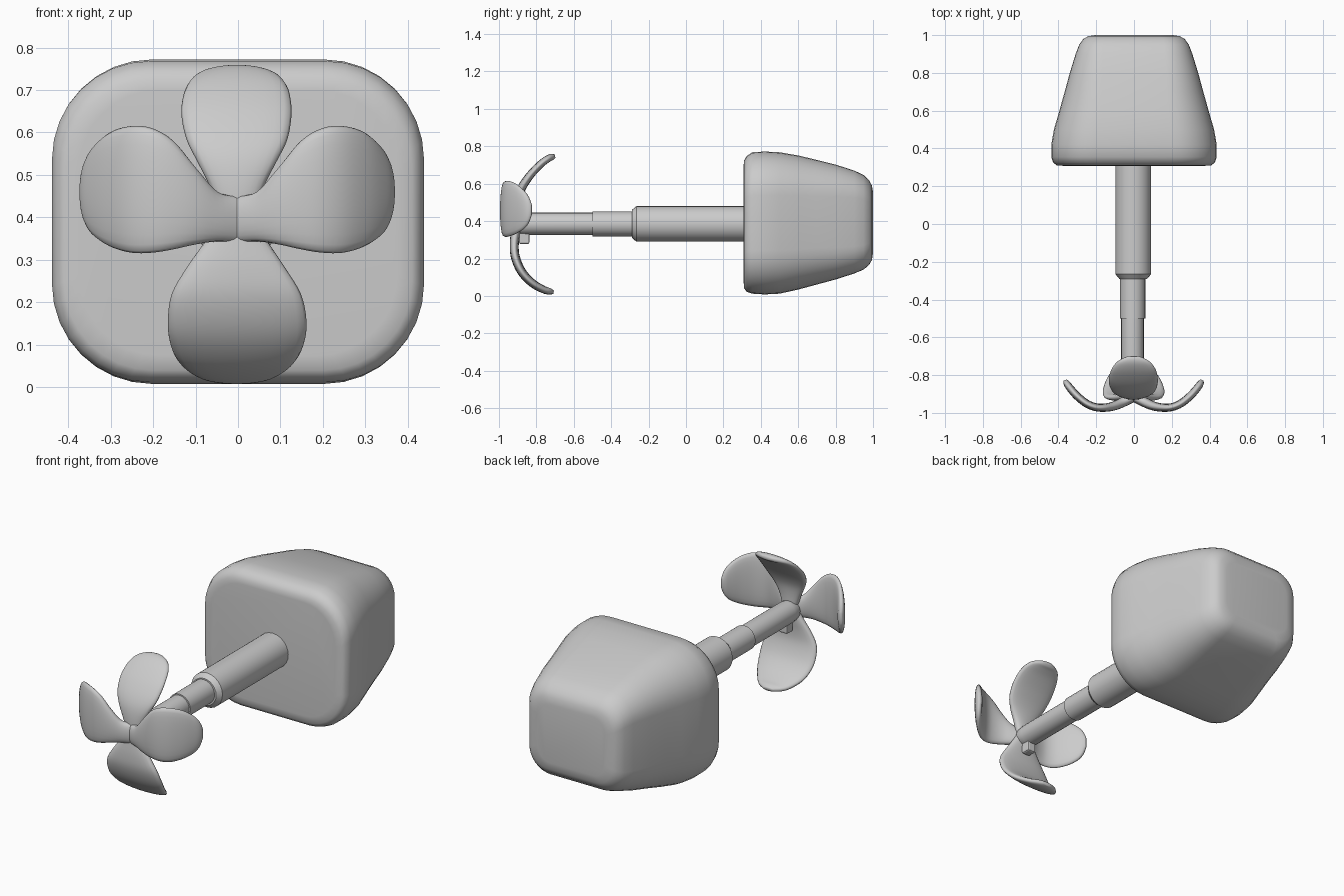
import bpy, bmesh
from math import pi, sin, cos, copysign

if "Cube" in bpy.data.objects:
    bpy.data.objects.remove(bpy.data.objects["Cube"])


def loft(name, rings, angle=40):
    """Skin a list of equal-length point rings and cap both ends."""
    bm = bmesh.new()
    vs = [[bm.verts.new(p) for p in ring] for ring in rings]
    n = len(rings[0])
    for a, b in zip(vs, vs[1:]):
        for i in range(n):
            j = (i + 1) % n
            bm.faces.new((a[i], a[j], b[j], b[i]))
    bm.faces.new(vs[0])
    bm.faces.new(vs[-1])
    bmesh.ops.recalc_face_normals(bm, faces=bm.faces)
    me = bpy.data.meshes.new(name)
    bm.to_mesh(me)
    bm.free()
    ob = bpy.data.objects.new(name, me)
    bpy.context.collection.objects.link(ob)
    bpy.ops.object.select_all(action='DESELECT')
    ob.select_set(True)
    bpy.context.view_layer.objects.active = ob
    bpy.ops.object.shade_smooth_by_angle(angle=angle * pi / 180)
    return ob


def smooth(stations, steps=4):
    """Catmull-Rom interpolation through rows of numbers."""
    s = [stations[0]] + stations + [stations[-1]]
    out = []
    for p0, p1, p2, p3 in zip(s, s[1:], s[2:], s[3:]):
        for k in range(steps):
            t = k / steps
            out.append([0.5 * (2 * b + (c - a) * t + (2 * a - 5 * b + 4 * c - d) * t * t
                               + (3 * b - a - 3 * c + d) * t ** 3)
                        for a, b, c, d in zip(p0, p1, p2, p3)])
    return out + [list(stations[-1])]


def rounded_rect(y, hw, lo, hi, r, seg=8):
    cz, hh = (lo + hi) / 2, (hi - lo) / 2
    pts = []
    for q, (sx, sz) in enumerate([(1, 1), (-1, 1), (-1, -1), (1, -1)]):
        for k in range(seg + 1):
            a = (q + k / seg) * pi / 2
            pts.append((sx * (hw - r) + r * cos(a), y, cz + sz * (hh - r) + r * sin(a)))
    return pts


# Tapered, rounded body block: y, half width, bottom, top, corner radius
body = [(.308, .375, .075, .70, .19), (.311, .41, .04, .725, .21), (.325, .428, .022, .748, .22),
        (.355, .438, .012, .768, .23), (.42, .438, .008, .772, .235), (.50, .424, .012, .768, .23),
        (.60, .395, .034, .751, .215), (.70, .367, .061, .727, .195), (.80, .340, .088, .702, .17),
        (.90, .309, .120, .670, .145), (.95, .290, .141, .646, .13), (.98, .268, .167, .617, .115),
        (.994, .243, .192, .590, .10), (1.0, .205, .23, .555, .08)]
loft("body_block", [rounded_rect(*s) for s in body], 60)


def turned(name, profile, cx, cz=.385, n=24):
    loft(name, [[(cx + r * cos(2 * pi * i / n), y, cz + r * sin(2 * pi * i / n))
                 for i in range(n)] for y, r in profile], 30)


# Stepped shaft and hub nose
turned("shaft_thick", [(.33, .095), (-.265, .095), (-.29, .074)], -.004)
turned("shaft_middle", [(-.27, .067), (-.50, .067)], -.007)
turned("shaft_thin", [(-.48, .060), (-.86, .060), (-.90, .056), (-.925, .044), (-.938, .022)], -.008)


def blade(name, stations, place, n=24):
    """Stations: distance, y, low edge, high edge, half thickness."""
    rows = smooth(stations)
    rings = []
    for k, (d, y, lo, hi, th) in enumerate(rows):
        a, b = rows[max(k - 1, 0)], rows[min(k + 1, len(rows) - 1)]
        td, ty = b[0] - a[0], b[1] - a[1]
        ln = (td * td + ty * ty) ** .5
        nd, ny = -ty / ln, td / ln
        ring = []
        for i in range(n):
            c, s = cos(2 * pi * i / n), sin(2 * pi * i / n)
            h = th * copysign(abs(s) ** .75, s)
            ring.append(place(d + nd * h, y + ny * h, (lo + hi) / 2 + (hi - lo) / 2 * c))
        rings.append(ring)
    loft(name, rings, 70)


# Propeller blades: two mirrored side blades, plus top and bottom
side = [(0, -.915, .34, .45, .026), (.05, -.94, .343, .462, .026), (.1, -.962, .336, .52, .024),
        (.15, -.972, .325, .58, .022), (.2, -.970, .317, .610, .021), (.25, -.950, .317, .615, .021),
        (.3, -.910, .332, .600, .021), (.337, -.868, .358, .565, .020), (.355, -.842, .39, .53, .017),
        (.362, -.826, .43, .49, .009)]
for tag, sx in (("right", 1), ("left", -1)):
    blade("side_blade_" + tag, side, lambda d, y, l, sx=sx: (sx * d - .002, y, l))

top = [(.40, -.905, -.04, .04, .025), (.47, -.905, -.065, .06, .025), (.53, -.897, -.095, .09, .024),
       (.58, -.877, -.12, .115, .023), (.63, -.845, -.132, .125, .022), (.67, -.812, -.132, .125, .021),
       (.71, -.771, -.12, .115, .020), (.735, -.735, -.095, .09, .019), (.744, -.712, -.06, .055, .016),
       (.747, -.700, -.03, .025, .008)]
blade("top_blade", top, lambda d, y, l: (l, y, d))

bottom = [(.40, -.905, -.04, .035, .025), (.34, -.912, -.08, .072, .025), (.28, -.918, -.122, .112, .024),
          (.22, -.915, -.156, .148, .024), (.16, -.895, -.165, .161, .024), (.11, -.864, -.161, .157, .023),
          (.065, -.817, -.143, .137, .022), (.034, -.762, -.105, .098, .020), (.024, -.727, -.07, .063, .017),
          (.020, -.708, -.03, .025, .009)]
blade("bottom_blade", bottom, lambda d, y, l: (l, y, d))

# Small peg under the hub
bpy.ops.mesh.primitive_cube_add(size=1, location=(-.005, -.865, .315))
peg = bpy.context.object
peg.name = "hub_peg"
peg.scale = (.05, .055, .075)
bev = peg.modifiers.new("bevel", 'BEVEL')
bev.width = .15
bev.segments = 2
